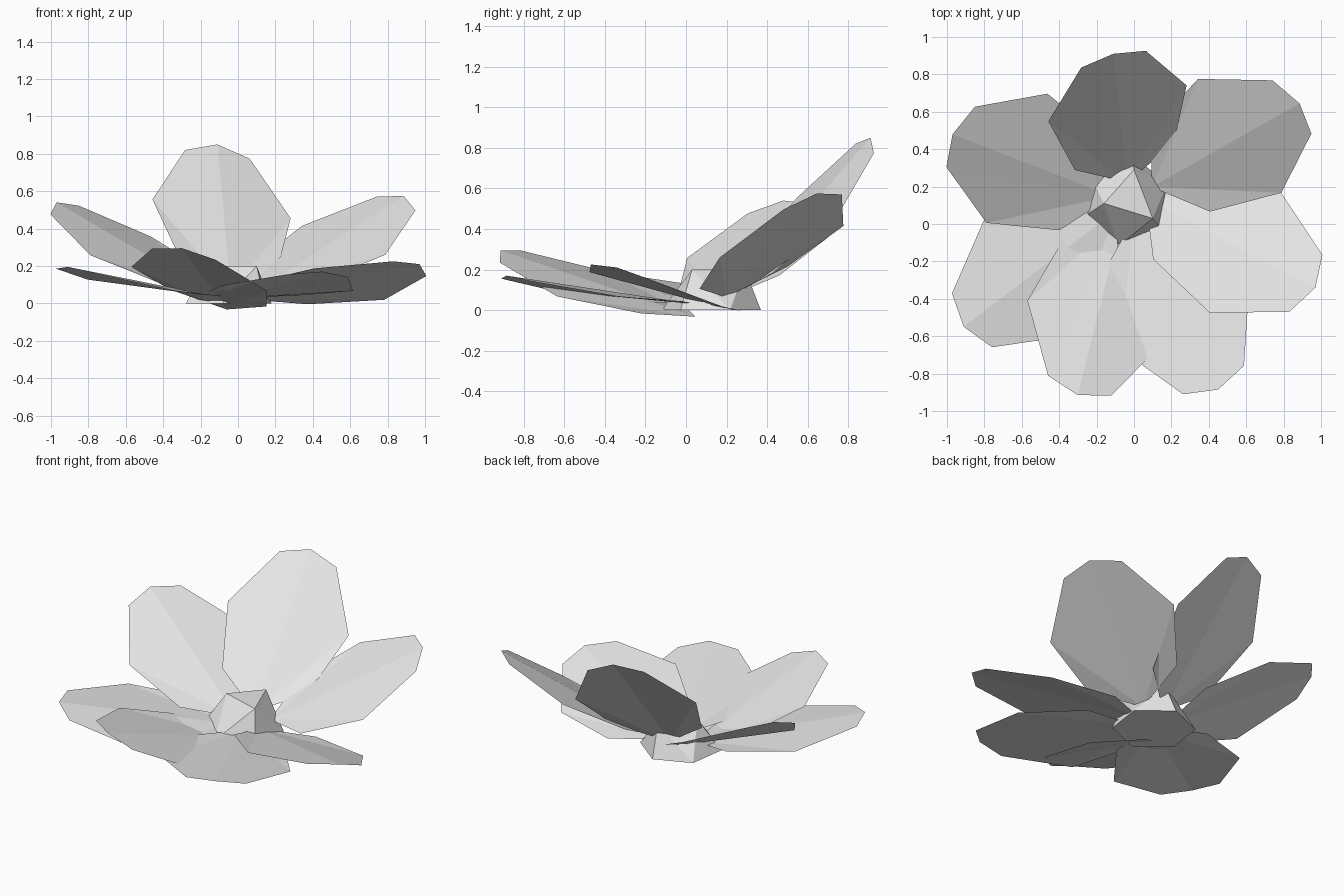
import bpy, bmesh, math
from mathutils import Vector

cube = bpy.data.objects.get("Cube")
if cube:
    bpy.data.objects.remove(cube, do_unlink=True)

white = bpy.data.materials.new("soft_white")
white.use_nodes = True
tint = (0.8, 0.8, 0.8, 1)
white.diffuse_color = tint
white.node_tree.nodes["Principled BSDF"].inputs["Base Color"].default_value = tint


def finish(name, bm):
    """Turn a bmesh into a flat-shaded object in the scene."""
    mesh = bpy.data.meshes.new(name)
    bm.to_mesh(mesh)
    bm.free()
    mesh.materials.append(white)
    obj = bpy.data.objects.new(name, mesh)
    bpy.context.collection.objects.link(obj)
    return obj


# Half outline of one petal: half width, distance along axis, lift.
BASE = (0, -0.605, 0.07)
HALF = [(0.275, -0.405, 0.055), (0.385, 0, 0), (0.18, 0.375, -0.01)]
TIP = (0, 0.435, 0)
OUTLINE = [BASE] + HALF + [TIP] + [(-w, t, h) for w, t, h in reversed(HALF)]


def petal(name, side_a, tip, side_b):
    """Lay the shared petal shape between its two widest corners and its tip."""
    side_a, tip, side_b = Vector(side_a), Vector(tip), Vector(side_b)
    across = (side_a - side_b).normalized()
    along = tip - (side_a + side_b) / 2
    along = (along - across * along.dot(across)).normalized()
    up = across.cross(along)
    if up.z < 0:
        up.negate()
    origin = tip - along * TIP[1]
    bm = bmesh.new()
    verts = [bm.verts.new(origin + across * w + along * t + up * h)
             for w, t, h in OUTLINE]
    # Creased fan spreading from the base
    for left, right in zip(verts[1:], verts[2:]):
        bm.faces.new((verts[0], left, right))
    bm.normal_update()
    for face in bm.faces:
        if face.normal.dot(up) < 0:
            face.normal_flip()
    finish(name, bm)


# Ring of petals
petal("back_petal", (-0.48, 0.54, 0.555), (-0.11, 0.91, 0.85), (0.29, 0.74, 0.45))
petal("back_left_petal", (0.30, 0.80, 0.41), (0.885, 0.645, 0.575), (0.79, 0.13, 0.24))
petal("left_petal", (0.42, -0.51, 0.20), (0.97, -0.34, 0.21), (0.79, 0.13, 0.035))
petal("front_left_petal", (-0.09, -0.68, 0.10), (0.45, -0.885, 0.17), (0.615, -0.35, 0.07))
petal("front_right_petal", (-0.58, -0.43, 0.205), (-0.30, -0.915, 0.295), (0.13, -0.65, 0.08))
petal("right_petal", (-0.82, 0.03, 0.13), (-0.91, -0.55, 0.195), (-0.35, -0.60, 0.07))
petal("back_right_petal", (-0.47, 0.71, 0.365), (-0.97, 0.48, 0.54), (-0.80, 0.01, 0.265))

# Faceted centre: hexagonal foot rising to a triangular top
bm = bmesh.new()
for i in range(6):
    angle = math.radians(82 + 60 * i)
    bm.verts.new((-0.05 + 0.247 * math.cos(angle), 0.125 + 0.247 * math.sin(angle), 0))
for x, y in [(0.0, 0.29), (-0.16, 0.11), (0.10, 0.03)]:
    bm.verts.new((x, y, 0.2))
bmesh.ops.convex_hull(bm, input=bm.verts)
bmesh.ops.recalc_face_normals(bm, faces=bm.faces)
finish("flower_centre", bm)
